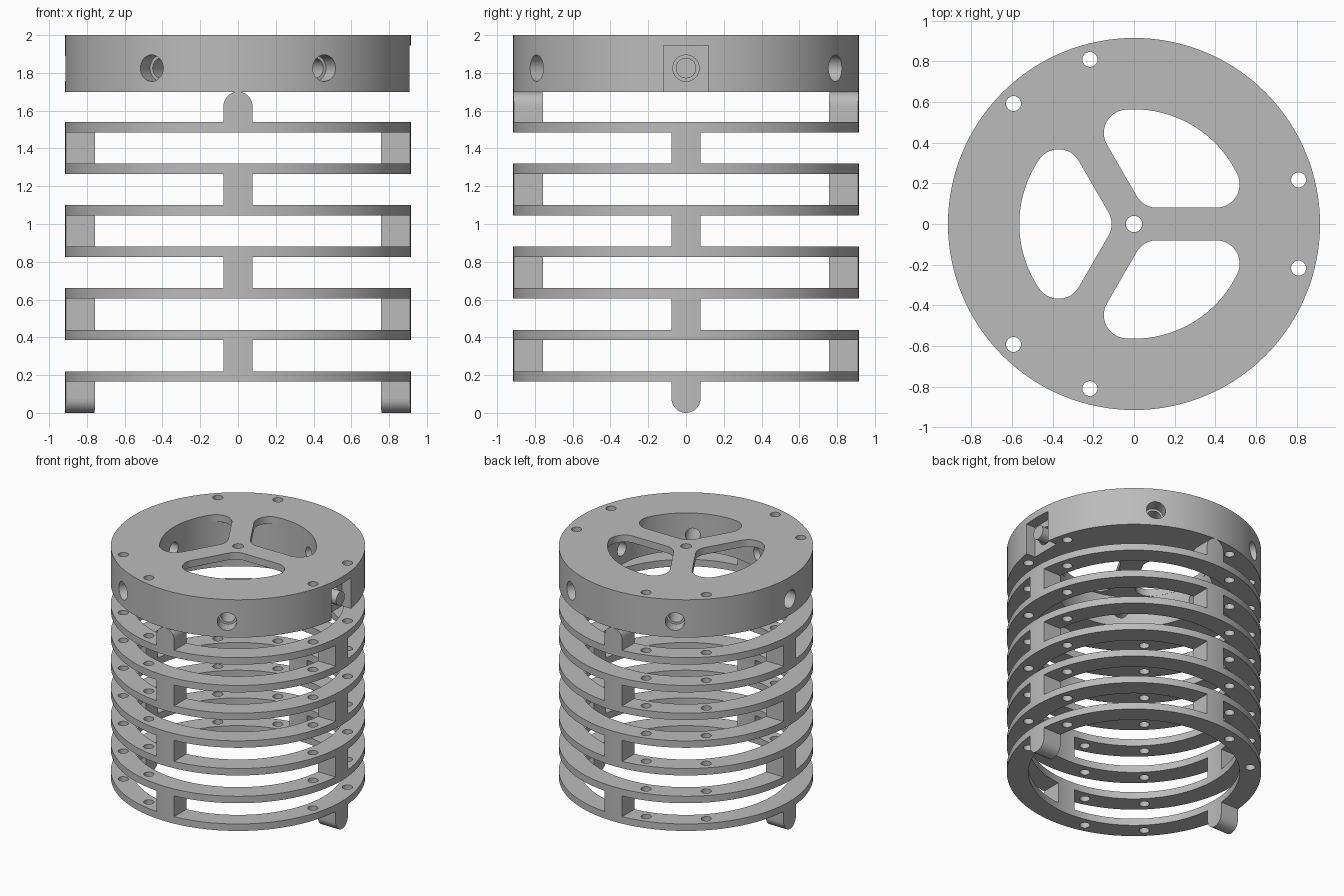
import bpy, bmesh
from math import sin, cos, pi, radians, atan2, sqrt
from mathutils import Matrix

if "Cube" in bpy.data.objects:
    bpy.data.objects.remove(bpy.data.objects["Cube"], do_unlink=True)

R_OUT, R_IN, R_CAVITY = 0.915, 0.76, 0.565
HALF = 0.077                      # half width of a post
BAND_Z, BAND_H, PITCH = 0.165, 0.055, 0.22
CAP_Z, TOP, PLATE_Z = 1.70, 2.0, 1.945
ALONG_X = Matrix(((0, 0, 1, 0), (1, 0, 0, 0), (0, 1, 0, 0), (0, 0, 0, 1)))

grey = bpy.data.materials.new("plain grey")
grey.use_nodes = True
grey.diffuse_color = (0.5, 0.5, 0.5, 1)
grey.node_tree.nodes["Principled BSDF"].inputs["Base Color"].default_value = (0.5, 0.5, 0.5, 1)


def arc(cx, cy, r, a0, a1, n):
    return [(cx + r * cos(a0 + (a1 - a0) * i / n),
             cy + r * sin(a0 + (a1 - a0) * i / n)) for i in range(n + 1)]


def circle(r, n=128, cx=0, cy=0):
    return arc(cx, cy, r, 0, 2 * pi, n)[:-1]


def prisms(name, parts):
    """One object from several extruded outlines: (points, low, high, matrix)."""
    bm = bmesh.new()
    for pts, low, high, mat in parts:
        bottom = [bm.verts.new(mat @ Matrix.Translation((x, y, low)).translation) for x, y in pts]
        top = [bm.verts.new(mat @ Matrix.Translation((x, y, high)).translation) for x, y in pts]
        bm.faces.new(bottom[::-1])
        bm.faces.new(top)
        n = len(pts)
        for i in range(n):
            j = (i + 1) % n
            bm.faces.new((bottom[i], bottom[j], top[j], top[i]))
    bmesh.ops.recalc_face_normals(bm, faces=bm.faces)
    mesh = bpy.data.meshes.new(name)
    bm.to_mesh(mesh)
    bm.free()
    mesh.materials.append(grey)
    obj = bpy.data.objects.new(name, mesh)
    bpy.context.collection.objects.link(obj)
    return obj


def boolean(obj, operation, name, parts):
    cutter = prisms(name, parts)
    mod = obj.modifiers.new(name, 'BOOLEAN')
    mod.operation, mod.solver, mod.object = operation, 'EXACT', cutter
    bpy.context.view_layer.objects.active = obj
    bpy.ops.object.modifier_apply(modifier=mod.name)
    bpy.data.objects.remove(cutter, do_unlink=True)


def cut(obj, name, parts):
    boolean(obj, 'DIFFERENCE', name, parts)


def smooth(obj):
    bpy.ops.object.select_all(action='DESELECT')
    obj.select_set(True)
    bpy.context.view_layer.objects.active = obj
    bpy.ops.object.shade_smooth_by_angle(angle=radians(30))


I = Matrix.Identity(4)


def spin(degrees):
    return Matrix.Rotation(radians(degrees), 4, 'Z')


# Pairs of vertical cord holes beside each spoke direction
cord_holes = [(circle(0.037, 24, 0.838), -1, 3, spin(a + s))
              for a in (0, 120, 240) for s in (-15, 15)]

# Cap: thick rim with a thin spoked plate on top
cap = prisms("cap", [(circle(R_OUT), CAP_Z, TOP, I)])
cut(cap, "cavity", [(circle(R_CAVITY), 1.5, PLATE_Z, I)])

# Rounded windows between the three spokes
fillet, spoke, r_win = 0.115, 0.08, R_CAVITY - 0.001
off = spoke + fillet
reach = r_win - fillet
a0 = atan2(off, sqrt(reach ** 2 - off ** 2))
a1 = 2 * pi / 3 - a0
apex = off / sin(pi / 3)
window = (arc(0, 0, r_win, a0, a1, 24)
          + arc(reach * cos(a1), reach * sin(a1), fillet, a1, 7 * pi / 6, 14)[1:]
          + arc(apex * cos(pi / 3), apex * sin(pi / 3), fillet, 7 * pi / 6, 3 * pi / 2, 10)
          + arc(reach * cos(a0), reach * sin(a0), fillet, -pi / 2, a0, 14)[:-1])
cut(cap, "windows", [(window, 1.9, 2.1, spin(a)) for a in (0, 120, 240)])
cut(cap, "vertical_holes", cord_holes + [(circle(0.04, 24), 1.9, 2.1, I)])

# Notch on the left side, then stepped radial screw holes
notch = [(0.83, -0.12), (1.0, -0.12), (1.0, 0.12), (0.83, 0.12)]
cut(cap, "notch", [(notch, 1.6, PLATE_Z, I)])
radial = [spin(a) @ Matrix.Translation((0, 0, 1.825)) @ ALONG_X for a in range(0, 360, 60)]
cut(cap, "counterbores", [(circle(0.07, 32), 0.81, 1.0, m) for m in radial])
cut(cap, "bores", [(circle(0.054, 32), 0.5, 0.9, m) for m in radial])
smooth(cap)

# Seven flat bands sharing one mesh
band = prisms("band_1", [(circle(R_OUT), 0, BAND_H, I)])
cut(band, "band_opening", [(circle(R_IN), -1, 1, I)])
cut(band, "band_holes", cord_holes)
smooth(band)
band.location.z = BAND_Z
for i in range(1, 7):
    copy = bpy.data.objects.new(f"band_{i + 1}", band.data)
    copy.location.z = BAND_Z + PITCH * i
    bpy.context.collection.objects.link(copy)


# Post pairs: a bar across the tube, trimmed to the tube wall
def post_pair(name, outline, angle):
    posts = prisms(name, [(circle(R_OUT), -0.5, 2.5, I)])
    cut(posts, "post_opening", [(circle(R_IN), -1, 3, I)])
    boolean(posts, 'INTERSECT', "post_bar", [(outline, -1, 1, spin(angle) @ ALONG_X)])
    smooth(posts)


for i in range(6):
    low = BAND_Z + BAND_H + PITCH * i
    high = BAND_Z + PITCH * (i + 1)
    post_pair(f"post_pair_{i + 1}",
              [(-HALF, low), (HALF, low), (HALF, high), (-HALF, high)],
              0 if i % 2 else 90)

# Rounded feet at the sides and rounded knobs under the cap
post_pair("feet", [(HALF, BAND_Z), (-HALF, BAND_Z)] + arc(0, HALF, HALF, pi, 2 * pi, 24), 0)
knob_z = BAND_Z + BAND_H + PITCH * 6
post_pair("knobs", [(-HALF, knob_z), (HALF, knob_z)]
          + arc(0, CAP_Z - HALF, HALF, 0, pi, 24), 90)
